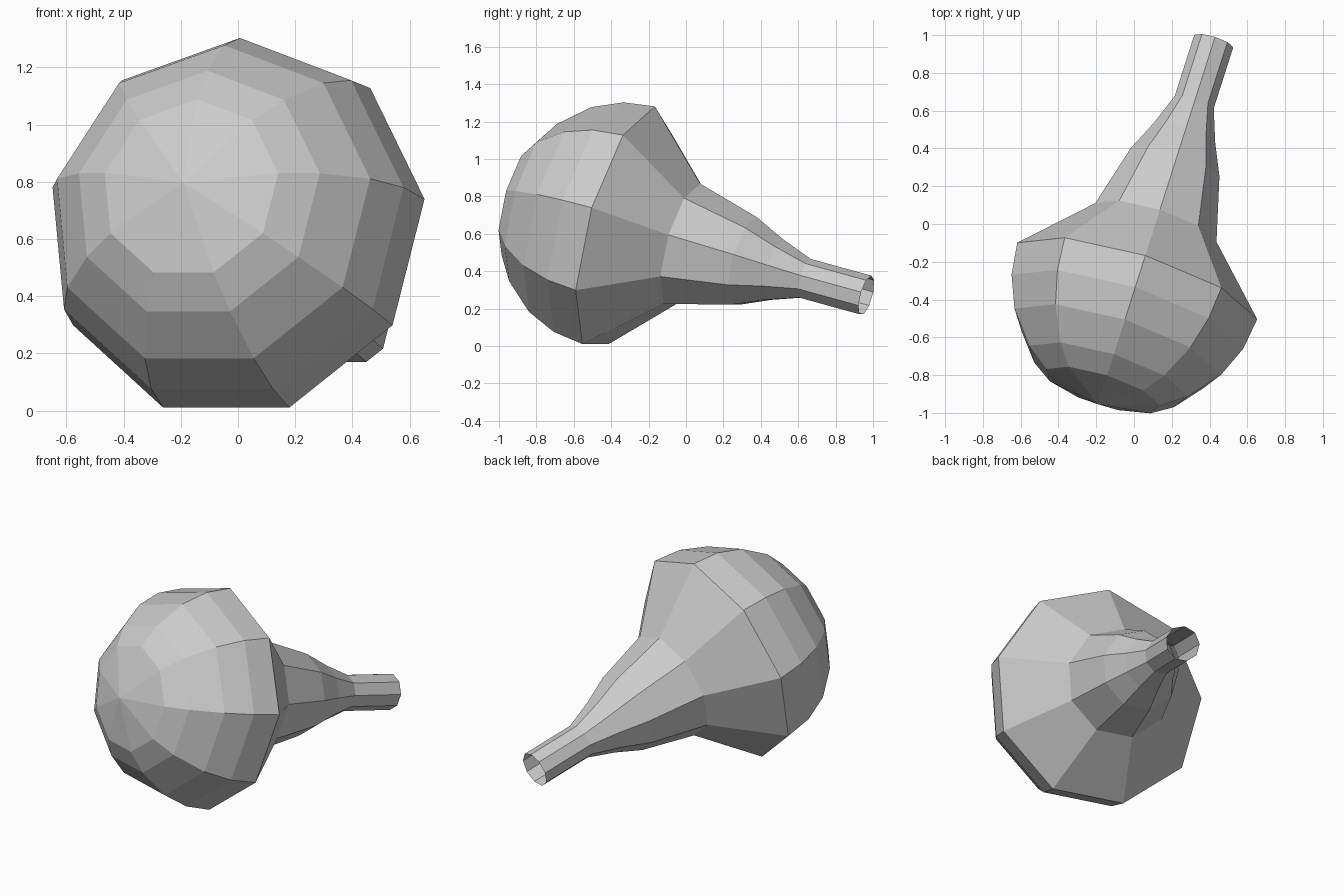
import bpy, bmesh, math
from mathutils import Vector

if "Cube" in bpy.data.objects:
    bpy.data.objects.remove(bpy.data.objects["Cube"])

SIDES = 9
centre = Vector((0.008, -0.33, 0.626))          # middle of the widest ring
axis = Vector((0.319, 1.0, -0.275)).normalized()  # bulb to neck
side = axis.cross(Vector((0, 0, 1))).normalized()
up = side.cross(axis).normalized()

# profile as (distance along axis, radius): round bulb, then tapering neck
R = 0.677
profile = [(-R * math.cos(math.radians(a)), R * math.sin(math.radians(a)))
           for a in (28.5, 41.5, 59.5, 75, 90)]
profile += [(0.351, 0.342), (0.702, 0.25), (0.875, 0.173), (1.053, 0.11), (1.404, 0.11)]

bm = bmesh.new()
rings = []
for d, r in profile:
    ring = []
    for i in range(SIDES):
        t = math.radians(10 + 360 * i / SIDES)
        ring.append(bm.verts.new(centre + axis * d + (side * math.cos(t) + up * math.sin(t)) * r))
    rings.append(ring)

# walls between rings; the neck end stays open
for a, b in zip(rings, rings[1:]):
    for i in range(SIDES):
        j = (i + 1) % SIDES
        bm.faces.new((a[i], a[j], b[j], b[i]))

# fan closing the round end
pole = bm.verts.new(centre - axis * R)
for i in range(SIDES):
    bm.faces.new((pole, rings[0][(i + 1) % SIDES], rings[0][i]))

bmesh.ops.recalc_face_normals(bm, faces=bm.faces)
# an outward check using the fan at the round end
bm.normal_update()
if pole.link_faces[0].normal.dot(axis) > 0:
    bmesh.ops.reverse_faces(bm, faces=bm.faces)

mesh = bpy.data.meshes.new("bulb_with_neck")
bm.to_mesh(mesh)
bm.free()
obj = bpy.data.objects.new("bulb_with_neck", mesh)
bpy.context.collection.objects.link(obj)
